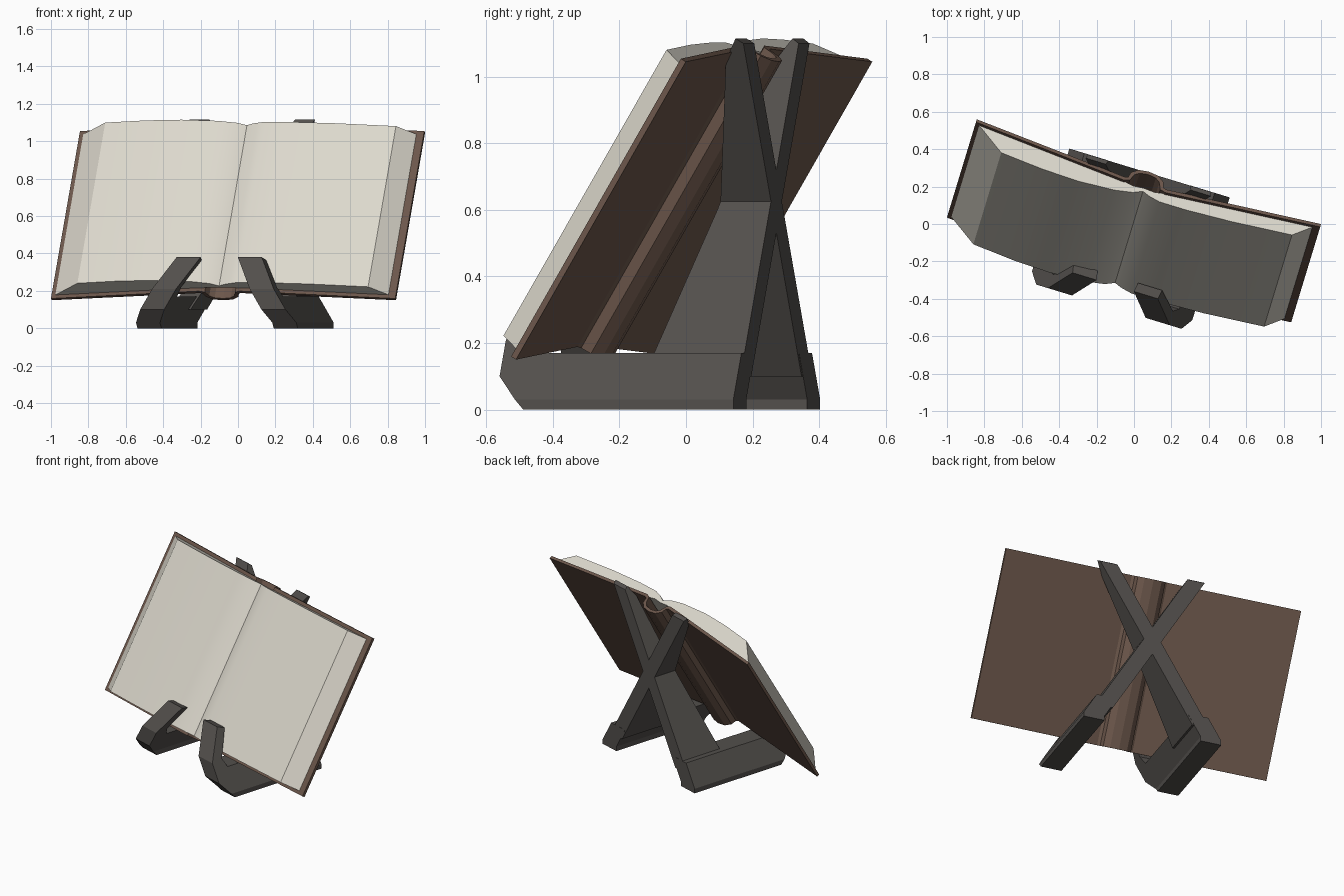
import bpy, bmesh, math
from mathutils import Matrix, Vector

if "Cube" in bpy.data.objects:
    bpy.data.objects.remove(bpy.data.objects["Cube"])

TURN = Matrix.Rotation(math.radians(-16.93), 4, 'Z')   # whole model is yawed
LEAN = math.radians(59.2)                              # tilt of the book


def material(name, rgb):
    m = bpy.data.materials.new(name)
    m.diffuse_color = (*rgb, 1)
    m.use_nodes = True
    m.node_tree.nodes["Principled BSDF"].inputs["Base Color"].default_value = m.diffuse_color
    return m


STAND = material("dark_wood", (0.085, 0.078, 0.072))
LEATHER = material("brown_leather", (0.15, 0.095, 0.07))
PAPER = material("paper", (0.72, 0.69, 0.61))


def prism(points, vec):
    """Closed solid from a planar outline pushed along vec."""
    bm = bmesh.new()
    face = bm.faces.new([bm.verts.new(p) for p in points])
    ext = bmesh.ops.extrude_face_region(bm, geom=[face])
    verts = [g for g in ext['geom'] if isinstance(g, bmesh.types.BMVert)]
    bmesh.ops.translate(bm, verts=verts, vec=vec)
    return bm


def finish(bm, name, mat, matrix, smooth=False):
    bm.transform(matrix)
    bmesh.ops.recalc_face_normals(bm, faces=bm.faces)
    me = bpy.data.meshes.new(name)
    bm.to_mesh(me)
    bm.free()
    me.materials.append(mat)
    ob = bpy.data.objects.new(name, me)
    bpy.context.collection.objects.link(ob)
    if smooth:
        bpy.context.view_layer.objects.active = ob
        ob.select_set(True)
        bpy.ops.object.shade_smooth_by_angle(angle=math.radians(25))
        ob.select_set(False)
    return ob


# Book: cross-sections (across, out of the page) swept along the leaning spine
across = Vector((1, 0, 0))
up = Vector((0, math.cos(LEAN), math.sin(LEAN)))
out = across.cross(up)
book = Matrix((across, out, up)).transposed().to_4x4()
book.translation = (-0.005, 0.024, 0.5975)
book = TURN @ book


def sweep(section, length, name, mat, smooth):
    # local axes: x across, y out of the page (towards the reader), z up the spine
    pts = [Vector((s, t, -length / 2)) for s, t in section]
    return finish(prism(pts, (0, 0, length)), name, mat, book, smooth)


def both(half):
    return [(-s, t) for s, t in half] + [(s, t) for s, t in reversed(half) if s]


outer = both([(0.962, 0), (0.115, 0.075), (0.098, 0.068), (0.09, 0.035), (0.055, 0.008), (0, 0)])
inner = both([(0.962, 0.018), (0.115, 0.095), (0.085, 0.085), (0.07, 0.045), (0.045, 0.026), (0, 0.018)])
sweep(outer + inner[::-1], 1.042, "book_cover", LEATHER, False)

page_front = [(-0.94, 0.02), (-0.785, 0.142), (-0.55, 0.165), (-0.35, 0.172), (-0.15, 0.16),
              (-0.05, 0.14), (0, 0.115), (0.04, 0.133), (0.1, 0.148), (0.25, 0.148),
              (0.5, 0.135), (0.83, 0.105), (0.925, 0.019)]
page_back = [(0.115, 0.09), (0.06, 0.1), (0, 0.095), (-0.06, 0.1), (-0.115, 0.09)]
sweep(page_front + page_back, 1.0, "pages", PAPER, True)


# Stand: two crossing slanted boards, each a foot with a front lip plus a post
def board(name, profile, half, reach, side, cuts=()):
    bm = prism([Vector((-half, d, z)) for d, z in profile], (2 * half, 0, 0))
    for z in cuts:
        bmesh.ops.bisect_plane(bm, geom=bm.verts[:] + bm.edges[:] + bm.faces[:],
                               plane_co=(0, 0, z), plane_no=(0, 0, 1))
    for v in bm.verts:                                  # slant about the crossing
        v.co.x = side * (v.co.x + 0.6 * (reach - max(v.co.z, 0.03)))
    finish(bm, name, STAND, TURN)


foot = [(-0.375, 0), (-0.462, 0.10), (-0.462, 0.21), (-0.345, 0.38), (-0.295, 0.365),
        (-0.385, 0.22), (-0.365, 0.17), (0.285, 0.17), (0.285, 0)]
post = [(-0.02, 0.10), (0, 0.17), (0.12, 0.60), (0.22, 1.05), (0.262, 1.115),
        (0.284, 1.10), (0.284, 0.10)]
for side, tag in ((1, "right"), (-1, "left")):
    board("foot_" + tag, foot, 0.067, 0.665, side, cuts=(0.03,))
    board("post_" + tag, post, 0.056, 0.625, side)
